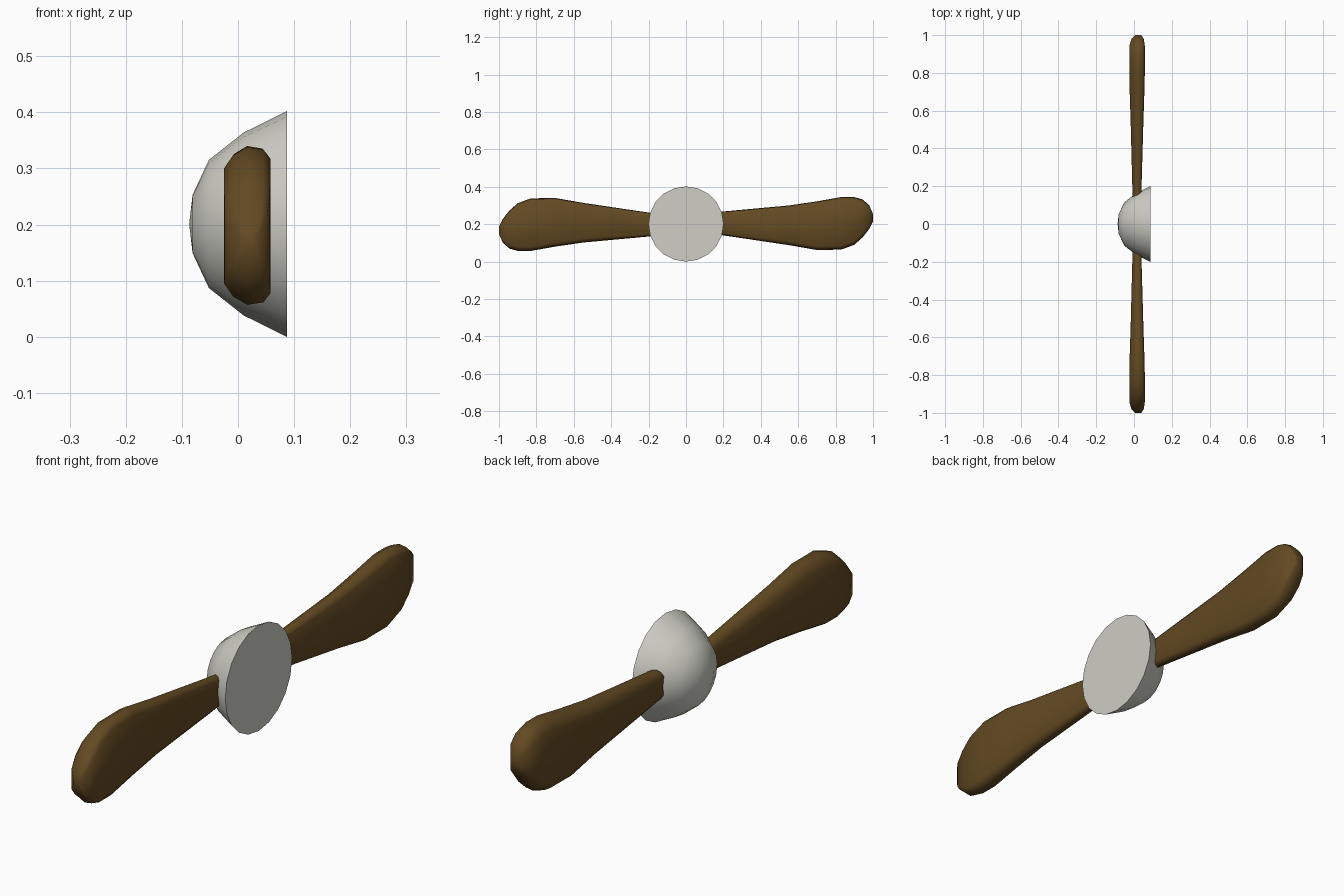
import bpy, bmesh, math

if "Cube" in bpy.data.objects:
    bpy.data.objects.remove(bpy.data.objects["Cube"])

CZ = 0.201  # height of the propeller axis (runs along x)


def material(name, color):
    m = bpy.data.materials.new(name)
    m.diffuse_color = (*color, 1)
    m.use_nodes = True
    m.node_tree.nodes["Principled BSDF"].inputs["Base Color"].default_value = m.diffuse_color
    return m


def finish(bm, name, mat, angle):
    bmesh.ops.recalc_face_normals(bm, faces=bm.faces)
    me = bpy.data.meshes.new(name)
    bm.to_mesh(me)
    bm.free()
    me.materials.append(mat)
    ob = bpy.data.objects.new(name, me)
    ob.location.z = CZ
    bpy.context.collection.objects.link(ob)
    bpy.ops.object.select_all(action='DESELECT')
    ob.select_set(True)
    bpy.context.view_layer.objects.active = ob
    bpy.ops.object.shade_smooth_by_angle(angle=math.radians(angle))
    return ob


def loft(bm, rings):
    rows = [[bm.verts.new(p) for p in r] for r in rings]
    n = len(rows[0])
    for a, b in zip(rows, rows[1:]):
        for i in range(n):
            j = (i + 1) % n
            bm.faces.new((a[i], a[j], b[j], b[i]))
    return rows


wood = material("wood", (0.125, 0.068, 0.016))
metal = material("pale_metal", (0.62, 0.62, 0.56))

# Hub: domed spinner turned around x, closed by a flat disc
SIDES = 20
profile = [(-0.081, 0.052), (-0.052, 0.114), (0.01, 0.163), (0.087, 0.201)]
bm = bmesh.new()
rows = loft(bm, [[(x, r * math.sin(math.tau * i / SIDES), r * math.cos(math.tau * i / SIDES))
                  for i in range(SIDES)] for x, r in profile])
nose = bm.verts.new((-0.087, 0, 0))
for i in range(SIDES):
    bm.faces.new((nose, rows[0][i], rows[0][(i + 1) % SIDES]))
bm.faces.new(rows[-1])
finish(bm, "hub", metal, 40)

# Blade stations: y, bottom z, top z, back x, front x
stations = [
    (0.10, 0.155, 0.257, -0.006, 0.037),
    (0.20, 0.140, 0.268, -0.009, 0.040),
    (0.55, 0.088, 0.300, -0.018, 0.050),
    (0.70, 0.062, 0.322, -0.023, 0.055),
    (0.83, 0.064, 0.345, -0.025, 0.058),
    (0.90, 0.090, 0.345, -0.025, 0.058),
    (0.945, 0.130, 0.332, -0.024, 0.057),
    (0.98, 0.175, 0.300, -0.014, 0.052),
    (1.00, 0.215, 0.255, 0.006, 0.038),
]
# Edge rounding: fraction across thickness, inset from the edge
edge = [(0, 1), (0.2, 0.38), (0.5, 0), (0.85, 0.12), (1, 0.55)]


def section(y, z0, z1, x0, x1):
    inset = min(0.038, (z1 - z0) * 0.18)
    top = [(x0 + (x1 - x0) * f, y, z1 - inset * k - CZ) for f, k in edge]
    low = [(x0 + (x1 - x0) * f, y, z0 + inset * k - CZ) for f, k in reversed(edge)]
    return top + low


# Two blades, the second turned half a revolution around the axis
for name, turn in (("blade_right", 0), ("blade_left", math.pi)):
    bm = bmesh.new()
    rows = loft(bm, [section(*s) for s in stations])
    bm.faces.new(rows[0])
    bm.faces.new(rows[-1])
    finish(bm, name, wood, 60).rotation_euler.x = turn
